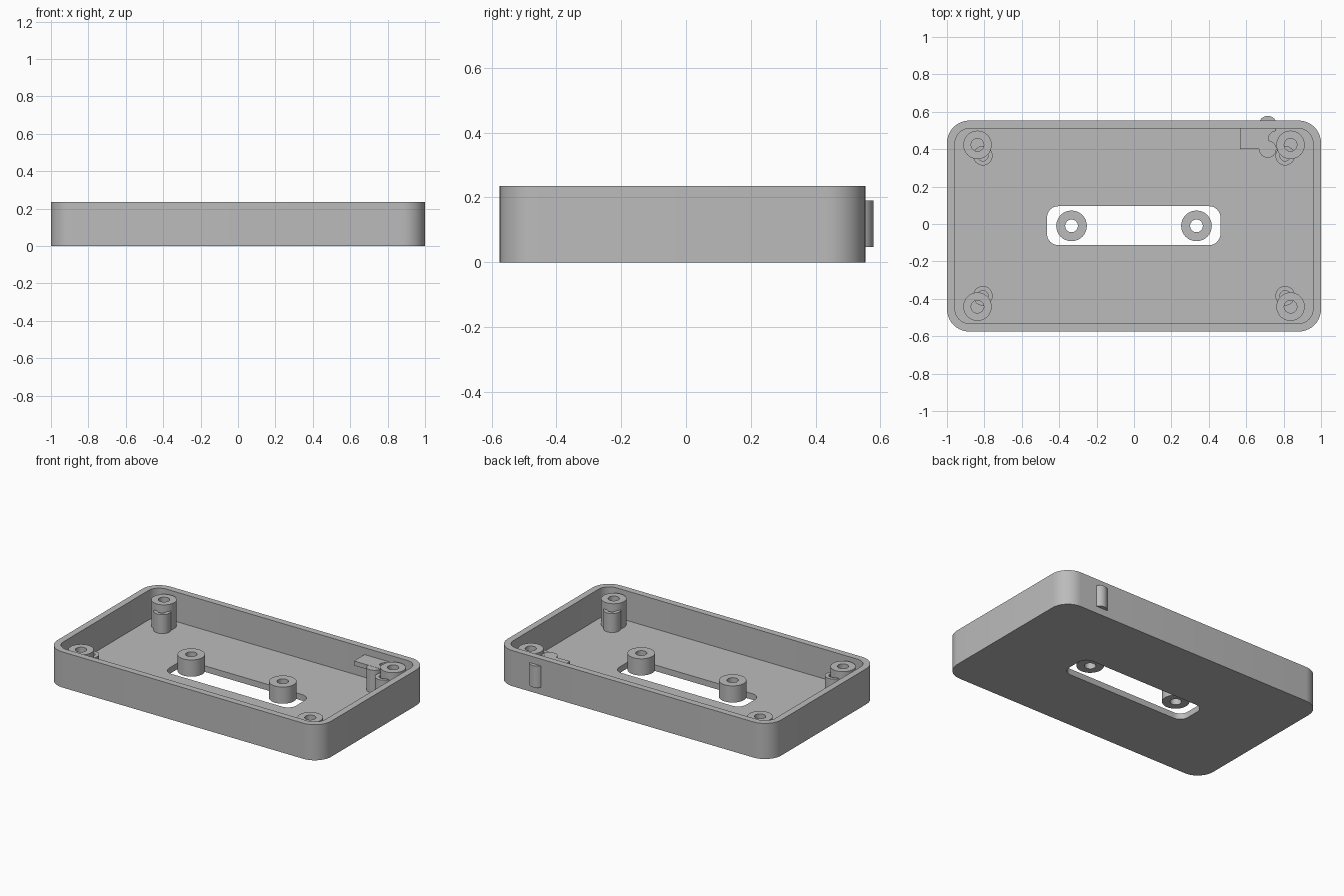
import bpy
import bmesh
from math import sin, cos, pi, radians

cube = bpy.data.objects.get("Cube")
if cube:
    bpy.data.objects.remove(cube, do_unlink=True)

grey = bpy.data.materials.new("plain grey")
grey.use_nodes = True
colour = (0.5, 0.5, 0.5, 1)
grey.diffuse_color = colour
grey.node_tree.nodes["Principled BSDF"].inputs["Base Color"].default_value = colour


def arc(cx, cy, r, start, end, steps):
    """Points along an arc, angles in degrees."""
    angles = [radians(start + (end - start) * i / steps) for i in range(steps + 1)]
    return [(cx + r * cos(a), cy + r * sin(a)) for a in angles]


def circle(cx, cy, r, sides=32):
    return arc(cx, cy, r, 0, 360, sides)[:-1]


def rounded_rect(x0, x1, y0, y1, r, steps=10):
    centres = [(x1 - r, y1 - r), (x0 + r, y1 - r), (x0 + r, y0 + r), (x1 - r, y0 + r)]
    return [p for i, (cx, cy) in enumerate(centres)
            for p in arc(cx, cy, r, 90 * i, 90 * i + 90, steps)]


def loft(name, sections, closed=False):
    """Skin a chain of (outline, z) sections; cap the ends or close into a ring."""
    bm = bmesh.new()
    rings = [[bm.verts.new((x, y, z)) for x, y in pts] for pts, z in sections]
    pairs = list(zip(rings, rings[1:]))
    if closed:
        pairs.append((rings[-1], rings[0]))
    else:
        bm.faces.new(rings[0])
        bm.faces.new(rings[-1])
    for a, b in pairs:
        for i in range(len(a)):
            j = (i + 1) % len(a)
            bm.faces.new((a[i], a[j], b[j], b[i]))
    bmesh.ops.recalc_face_normals(bm, faces=bm.faces)
    mesh = bpy.data.meshes.new(name)
    bm.to_mesh(mesh)
    bm.free()
    mesh.materials.append(grey)
    obj = bpy.data.objects.new(name, mesh)
    bpy.context.collection.objects.link(obj)
    bpy.ops.object.select_all(action='DESELECT')
    obj.select_set(True)
    bpy.context.view_layer.objects.active = obj
    bpy.ops.object.shade_smooth_by_angle(angle=radians(35))
    return obj


def bored_post(name, x, y, radius, bore, bottom, top):
    outer, inner = circle(x, y, radius), circle(x, y, bore)
    loft(name, [(outer, bottom), (outer, top), (inner, top), (inner, bottom)], True)


FLOOR, RIM = 0.04, 0.235
LATCH_TOP = 0.19

# Open tray with a rounded slot through the floor
outer = rounded_rect(-1, 1, -0.575, 0.553, 0.12)
inner = rounded_rect(-0.957, 0.957, -0.532, 0.51, 0.077)
slot = rounded_rect(-0.465, 0.462, -0.113, 0.095, 0.06)
loft("tray", [(outer, 0), (outer, RIM), (inner, RIM),
              (inner, FLOOR), (slot, FLOOR), (slot, 0)], True)

# Corner posts, each with a shorter peg on its inward side
for side, sx in (("left", 1), ("right", -1)):
    for end, y, peg_y in (("back", 0.423, 0.365), ("front", -0.442, -0.384)):
        bored_post(f"{end}_{side}_post", sx * 0.837, y, 0.076, 0.034, FLOOR, 0.211)
        bored_post(f"{end}_{side}_peg", sx * 0.808, peg_y, 0.052, 0.028, FLOOR, 0.165)
    # Sleeves standing over the slot
    bored_post(f"{side}_slot_sleeve", sx * 0.334, -0.01, 0.082, 0.034, FLOOR, 0.15)

# Latch: inner bracket plate, its round leg and the ridge outside the back wall
plate = [(0.567, 0.515), (0.567, 0.4), (0.775, 0.4)]
plate += arc(0.76, 0.455, 0.042, 270, 90, 10) + [(0.76, 0.515)]
loft("latch_plate", [(plate, 0.16), (plate, LATCH_TOP)])
leg = circle(0.715, 0.4, 0.046)
loft("latch_leg", [(leg, FLOOR), (leg, LATCH_TOP - 0.001)])
ridge = arc(0.715, 0.53, 0.048, 0, 180, 16)
loft("latch_ridge", [(ridge, 0.047), (ridge, LATCH_TOP)])
